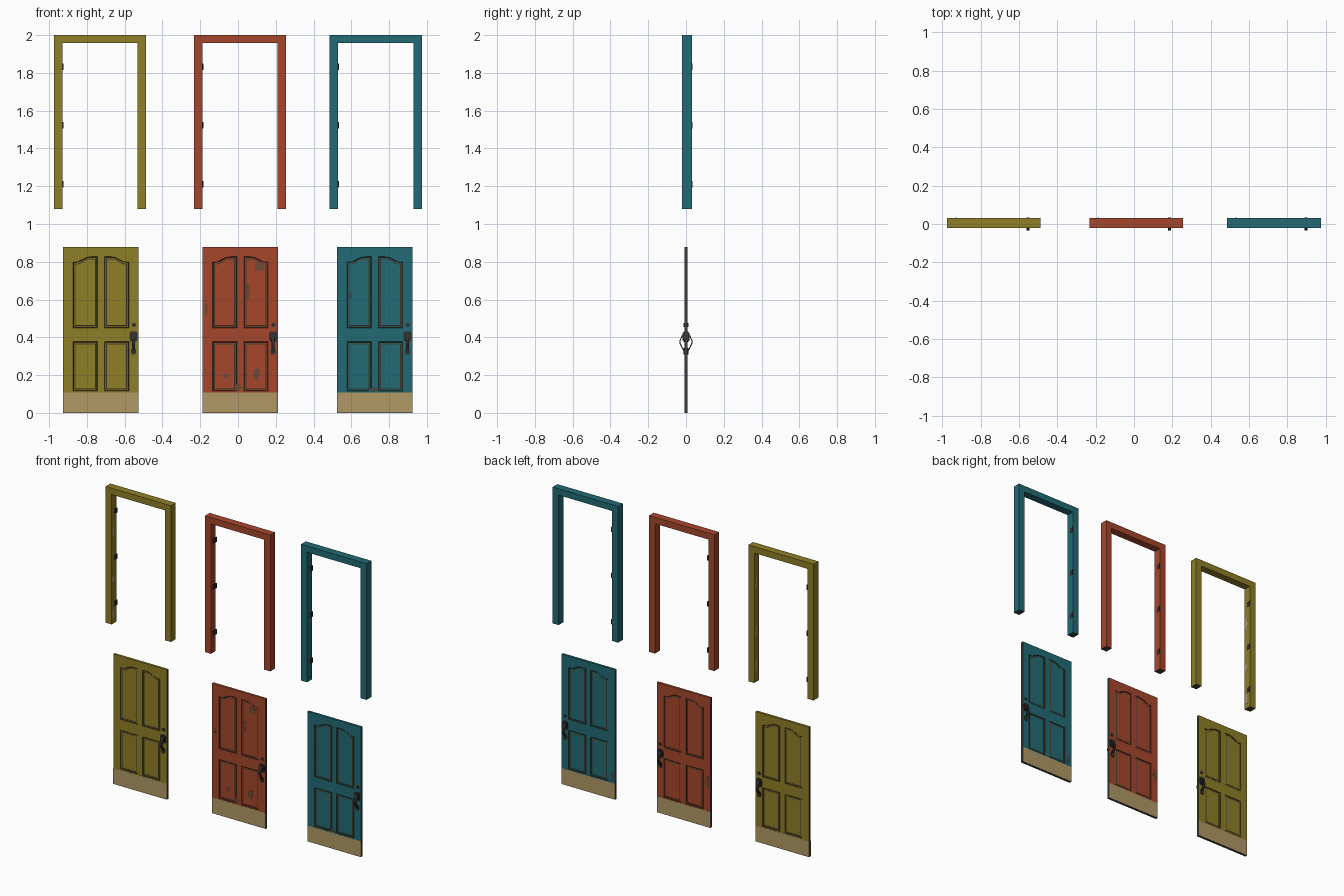
import bpy, bmesh, math, random
from mathutils import Vector

if "Cube" in bpy.data.objects:
    bpy.data.objects.remove(bpy.data.objects["Cube"])

random.seed(4)


def mat(name, r, g, b):
    m = bpy.data.materials.new(name)
    lin = [((c / 255 + 0.055) / 1.055) ** 2.4 if c > 10 else c / 255 / 12.92 for c in (r, g, b)]
    m.diffuse_color = (*lin, 1)
    m.use_nodes = True
    m.node_tree.nodes["Principled BSDF"].inputs["Base Color"].default_value = m.diffuse_color
    return m


YELLOW = mat("mustard paint", 142, 126, 38)
RED = mat("brick red paint", 166, 70, 44)
TEAL = mat("teal paint", 34, 107, 118)
TAN = mat("tan kick plate", 176, 152, 101)
METAL = mat("dark metal", 50, 49, 46)
EDGE = mat("dark worn edge", 60, 63, 59)
GROOVE = mat("dark groove", 62, 54, 40)
WORN = mat("worn wood", 112, 72, 52)
GREY = mat("worn grey", 62, 78, 78)


def finish(name, bm, mats):
    me = bpy.data.meshes.new(name)
    bm.to_mesh(me)
    bm.free()
    for m in mats:
        me.materials.append(m)
    ob = bpy.data.objects.new(name, me)
    bpy.context.collection.objects.link(ob)
    return ob


def prism(name, pts, lo, hi, axis, mats, rule=None):
    """Extrude a 2D outline along x or y."""
    bm = bmesh.new()
    to3 = (lambda p, t: (t, p[0], p[1])) if axis == 'x' else (lambda p, t: (p[0], t, p[1]))
    a = [bm.verts.new(to3(p, lo)) for p in pts]
    b = [bm.verts.new(to3(p, hi)) for p in pts]
    bm.faces.new(a)
    bm.faces.new(b)
    n = len(pts)
    for i in range(n):
        bm.faces.new((a[i], a[(i + 1) % n], b[(i + 1) % n], b[i]))
    bmesh.ops.recalc_face_normals(bm, faces=bm.faces)
    if rule:
        for f in bm.faces:
            f.material_index = rule(f)
    return finish(name, bm, mats)


def oval(cx, cz, rx, rz, n=12, power=1.0):
    """Circle (power 1) or rounded rectangle (power < 1) outline."""
    out = []
    for i in range(n):
        a = 2 * math.pi * (i + 0.5) / n
        c, s = math.cos(a), math.sin(a)
        out.append((cx + rx * math.copysign(abs(c) ** power, c), cz + rz * math.copysign(abs(s) ** power, s)))
    return out


def patch(name, x, z, rx, rz, t, axis, m):
    """Thin irregular flake of worn paint."""
    pts = []
    for i in range(10):
        a = 2 * math.pi * i / 10
        k = random.uniform(0.65, 1.1)
        pts.append((x + rx * k * math.cos(a), z + rz * k * math.sin(a)))
    prism(name, pts, t - 0.0003, t + 0.0003, axis, [m])


W, H, T = 0.40, 0.877, 0.008
COLS = [(0.053, 0.182), (0.219, 0.348)]
LOW, HIGH = (0.115, 0.377), (0.45, 0.80)


def outline(col, zr, arch, d):
    """Panel outline shrunk by d; upper panels rise towards the door centre."""
    u0, u1 = COLS[col]
    pts = [(u0 + d, zr[0] + d), (u1 - d, zr[0] + d)]
    n = 8 if arch else 1
    for i in range(n + 1):
        t = 1 - i / n
        k = t if col == 0 else 1 - t
        k = min(max((k - 0.1) / 0.6, 0), 1)
        rise = 0.027 * k * k * (3 - 2 * k) if arch else 0
        pts.append((u0 + d + t * (u1 - u0 - 2 * d), zr[1] + rise - d))
    return pts


def door(tag, x0, paint):
    bm = bmesh.new()

    def face(pts3, m, out):
        f = bm.faces.new([bm.verts.new(p) for p in pts3])
        f.normal_update()
        if f.normal.dot(Vector(out)) < 0:
            f.normal_flip()
        f.material_index = m

    for s in (-1, 1):
        def flat(pts, y=T, m=0):
            face([(x0 + u, s * y, z) for u, z in pts], m, (0, s, 0))

        # stiles and rails
        for a, b in ((0, COLS[0][0]), (COLS[0][1], COLS[1][0]), (COLS[1][1], W)):
            flat([(a, 0), (b, 0), (b, H), (a, H)])
        for c, (a, b) in enumerate(COLS):
            for z0, z1 in ((0, LOW[0]), (LOW[1], HIGH[0])):
                flat([(a, z0), (b, z0), (b, z1), (a, z1)])
            flat(outline(c, HIGH, True, 0)[2:] + [(a, H), (b, H)])
            # moulded panels
            for zr, arch in ((LOW, False), (HIGH, True)):
                steps = [(0, T), (0.004, T - 0.003), (0.009, T - 0.003), (0.014, T - 0.001)]
                for (d0, y0), (d1, y1), m in zip(steps, steps[1:], (1, 0, 1)):
                    p, q = outline(c, zr, arch, d0), outline(c, zr, arch, d1)
                    for i in range(len(p)):
                        j = (i + 1) % len(p)
                        face([(x0 + u, s * y, z) for (u, z), y in
                              ((p[i], y0), (p[j], y0), (q[j], y1), (q[i], y1))], m, (0, s, 0))
                flat(outline(c, zr, arch, 0.014), T - 0.001)
    # slab edges
    for x, n in ((x0, -1), (x0 + W, 1)):
        face([(x, -T, 0), (x, T, 0), (x, T, H), (x, -T, H)], 2, (n, 0, 0))
    for z, n in ((0, -1), (H, 1)):
        face([(x0, -T, z), (x0 + W, -T, z), (x0 + W, T, z), (x0, T, z)], 2 if n < 0 else 0, (0, 0, n))
    bmesh.ops.remove_doubles(bm, verts=bm.verts, dist=1e-5)
    finish(tag + "_door", bm, [paint, GROOVE, EDGE])

    hx = x0 + 0.373
    for s, side in ((-1, "front"), (1, "back")):
        n = f"{tag}_{side}_"
        prism(n + "kick_plate", [(x0, 0.001), (x0 + W, 0.001), (x0 + W, 0.108), (x0, 0.108)],
              s * T, s * (T + 0.0008), 'y', [TAN])
        # handle set: deadbolt, plate, bowed grip, lower mount
        prism(n + "deadbolt", oval(hx + 0.002, 0.466, 0.011, 0.011), s * T, s * 0.012, 'y', [METAL])
        prism(n + "handle_plate", oval(hx, 0.404, 0.021, 0.028, 16, 0.5), s * T, s * 0.014, 'y', [METAL])
        prism(n + "handle_boss", oval(hx, 0.404, 0.014, 0.020, 12, 0.6), s * 0.014, s * 0.019, 'y', [METAL])
        grip = [(0.013, 0.424), (0.024, 0.406), (0.034, 0.384), (0.034, 0.368), (0.025, 0.348), (0.012, 0.324),
                (0.010, 0.332), (0.020, 0.350), (0.029, 0.370), (0.029, 0.382), (0.020, 0.402), (0.011, 0.418)]
        prism(n + "handle_grip", [(s * y, z) for y, z in grip], hx - 0.008, hx + 0.008, 'x', [METAL])
        prism(n + "handle_mount", oval(hx, 0.326, 0.013, 0.018, 12, 0.7), s * T, s * 0.014, 'y', [METAL])


def frame(tag, x0, x1, paint):
    w, zb, zi = 0.045, 1.08, 1.957
    pts = [(x0, zb), (x0 + w, zb), (x0 + w, zi), (x1 - w, zi), (x1 - w, zb), (x1, zb), (x1, 2), (x0, 2)]
    prism(tag + "_frame", pts, -0.02, 0.031, 'y', [paint, EDGE],
          lambda f: int(f.calc_center_median().z < zb + 0.01))
    # hinges on the left jamb
    for i, z in enumerate((1.21, 1.522, 1.833)):
        x = x0 + w
        prism(f"{tag}_hinge_leaf_{i}", [(0.004, z - 0.017), (0.031, z - 0.017), (0.031, z + 0.017),
                                        (0.004, z + 0.017)], x, x + 0.0015, 'x', [METAL])
        prism(f"{tag}_hinge_pin_{i}", [(x, z - 0.017), (x + 0.005, z - 0.017), (x + 0.005, z + 0.017),
                                       (x, z + 0.017)], 0.027, 0.035, 'y', [METAL])


for tag, fx0, fx1, dx, paint in (("mustard", -0.975, -0.487, -0.926, YELLOW),
                                 ("red", -0.233, 0.255, -0.188, RED),
                                 ("teal", 0.485, 0.975, 0.524, TEAL)):
    door(tag, dx, paint)
    frame(tag, fx0, fx1, paint)

# chipped paint on doors (x, z, rx, rz, side, colour)
for i, (x, z, rx, rz, s, m) in enumerate((
        (-0.065, 0.198, 0.016, 0.02, -1, WORN), (0.1, 0.21, 0.02, 0.04, -1, WORN),
        (0.055, 0.64, 0.012, 0.045, -1, WORN), (0.115, 0.775, 0.03, 0.025, -1, WORN),
        (0.0, 0.135, 0.02, 0.025, -1, WORN), (-0.168, 0.55, 0.01, 0.035, -1, WORN),
        (0.597, 0.625, 0.01, 0.025, -1, GREY), (0.72, 0.125, 0.03, 0.014, -1, GREY),
        (-0.165, 0.3, 0.02, 0.05, 1, WORN), (0.545, 0.15, 0.018, 0.04, 1, GREY))):
    patch(f"paint_chip_{i}", x, z, rx, rz, s * 0.0084, 'y', m)

# pale wear on the mustard frame's inner jambs
for i, (z, rz) in enumerate(((1.15, 0.05), (1.38, 0.035), (1.7, 0.04))):
    patch(f"jamb_wear_left_{i}", -0.004, z, 0.012, rz, -0.9297, 'x', TAN)
    patch(f"jamb_wear_right_{i}", 0.012, z + 0.05, 0.012, rz, -0.5323, 'x', TAN)
